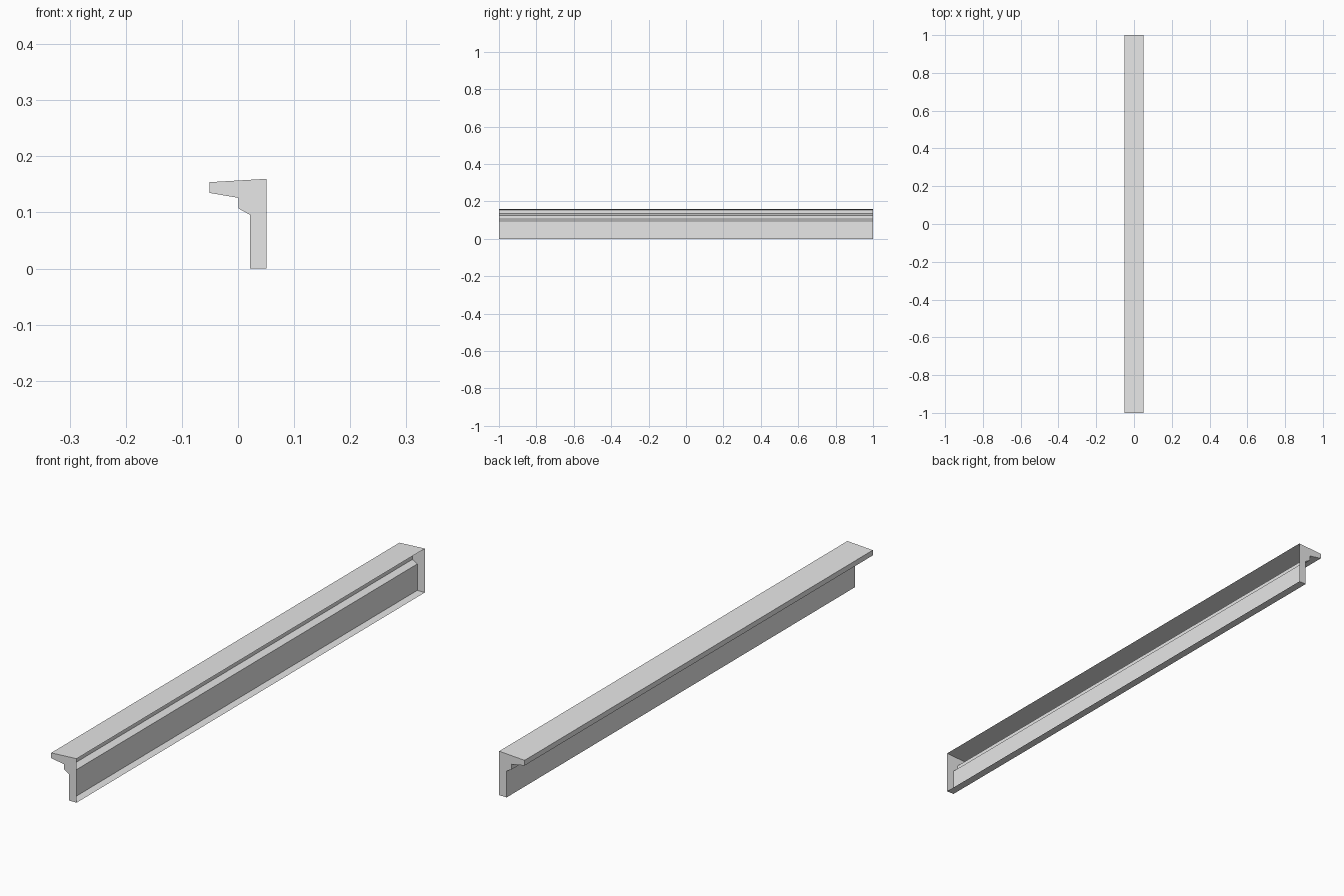
import bpy
import bmesh

# Remove the default cube
cube = bpy.data.objects.get("Cube")
if cube:
    bpy.data.objects.remove(cube, do_unlink=True)

# Plain grey material
grey = bpy.data.materials.new("plain grey")
grey.use_nodes = True
color = (0.8, 0.8, 0.8, 1)
grey.diffuse_color = color
grey.node_tree.nodes["Principled BSDF"].inputs["Base Color"].default_value = color

# Cross-section of the trim as (x, z): outer wall edge, lip, step and leg
BACK = 0.051
profile = [(BACK, 0), (BACK, 0.16), (-0.051, 0.154), (-0.051, 0.135),
           (0.001, 0.126), (0.001, 0.107), (0.021, 0.096), (0.021, 0)]

# Sweep the cross-section along the full length
bm = bmesh.new()
end_cap = bm.faces.new([bm.verts.new((x, -1, z)) for x, z in profile])
sweep = bmesh.ops.extrude_face_region(bm, geom=[end_cap], use_keep_orig=True)
moved = [v for v in sweep["geom"] if isinstance(v, bmesh.types.BMVert)]
bmesh.ops.translate(bm, verts=moved, vec=(0, 2, 0))
bmesh.ops.recalc_face_normals(bm, faces=bm.faces[:])

# Leave the flat mounting side open, so the trim is a hollow shell
mounting_side = [f for f in bm.faces
                 if all(abs(v.co.x - BACK) < 0.001 for v in f.verts)]
bmesh.ops.delete(bm, geom=mounting_side, context="FACES_ONLY")

mesh = bpy.data.meshes.new("edge_trim")
bm.to_mesh(mesh)
bm.free()
mesh.materials.append(grey)
trim = bpy.data.objects.new("edge_trim", mesh)
bpy.context.collection.objects.link(trim)
